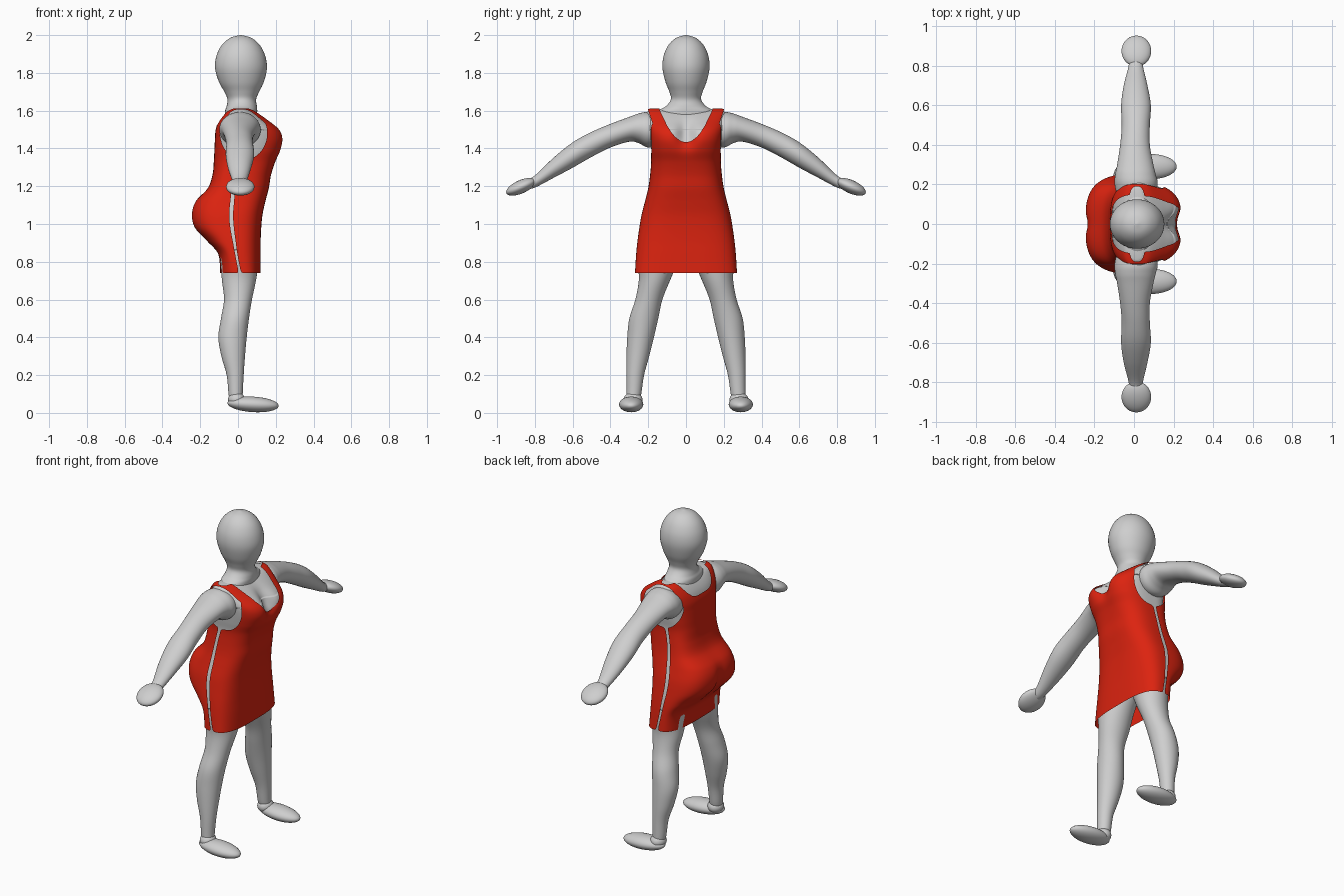
import bpy, bmesh, math
from mathutils import Vector

if "Cube" in bpy.data.objects:
    bpy.data.objects.remove(bpy.data.objects["Cube"])


def material(name, rgb):
    m = bpy.data.materials.new(name)
    m.diffuse_color = (*rgb, 1)
    m.use_nodes = True
    m.node_tree.nodes["Principled BSDF"].inputs["Base Color"].default_value = m.diffuse_color
    return m


SKIN = material("pale grey skin", (0.62, 0.62, 0.62))
RED = material("red cloth", (0.72, 0.017, 0.005))


def spline(keys, steps):
    """Smoothly interpolate rows of numbers (Catmull-Rom)."""
    out = []
    for i in range(len(keys) - 1):
        a, b, c, d = (Vector(keys[min(max(j, 0), len(keys) - 1)]) for j in range(i - 1, i + 3))
        for s in range(steps):
            t = s / steps
            out.append(b + (c - a) * t / 2 + (2 * a - 5 * b + 4 * c - d) * t * t / 2
                       + (3 * b - a - 3 * c + d) * t ** 3 / 2)
    return out + [Vector(keys[-1])]


def loft(name, rings, mat, caps=True, reject=None):
    """Skin a list of closed rings; faces matching reject(centre, column) are left out."""
    bm = bmesh.new()
    rows = [[bm.verts.new(p) for p in ring] for ring in rings]
    n = len(rows[0])
    for lo, hi in zip(rows, rows[1:]):
        for k in range(n):
            quad = (lo[k], lo[(k + 1) % n], hi[(k + 1) % n], hi[k])
            mid = sum((v.co for v in quad), Vector()) / 4
            if not (reject and reject(mid, k)):
                bm.faces.new(quad)
    if caps:
        bm.faces.new(rows[0][::-1])
        bm.faces.new(rows[-1])
    bmesh.ops.delete(bm, geom=[v for v in bm.verts if not v.link_faces], context='VERTS')
    if reject:  # even out the cut cloth edges
        for _ in range(6):
            move = {}
            for v in bm.verts:
                near = [e.other_vert(v).co for e in v.link_edges if e.is_boundary]
                if len(near) == 2:
                    move[v] = v.co * 0.5 + (near[0] + near[1]) * 0.25
            for v, co in move.items():
                v.co = co
    bmesh.ops.recalc_face_normals(bm, faces=bm.faces)
    me = bpy.data.meshes.new(name)
    bm.to_mesh(me)
    bm.free()
    return finish(bpy.data.objects.new(name, me), mat)


def finish(ob, mat):
    if not ob.users_collection:
        bpy.context.collection.objects.link(ob)
    ob.data.materials.append(mat)
    for p in ob.data.polygons:
        p.use_smooth = True
    return ob


def ellipse(cx, cy, cz, u, v, n=40):
    c, u, v = Vector((cx, cy, cz)), Vector(u), Vector(v)
    return [c + u * math.cos(a) + v * math.sin(a) for a in (k * math.tau / n for k in range(n))]


def ellipsoid(name, loc, size, rot=(0, 0, 0)):
    bpy.ops.mesh.primitive_uv_sphere_add(segments=40, ring_count=24, location=loc, rotation=rot)
    ob = bpy.context.object
    ob.name, ob.scale = name, size
    return finish(ob, SKIN)


# Torso rows: height, back x, front x, half width, side seam x
TORSO = [(0.74, -0.095, 0.12, 0.27, 0.01), (0.84, -0.105, 0.12, 0.264, -0.01),
         (0.91, -0.165, 0.12, 0.257, -0.02), (0.98, -0.23, 0.123, 0.247, -0.03),
         (1.05, -0.246, 0.13, 0.235, -0.035), (1.12, -0.225, 0.145, 0.217, -0.03),
         (1.19, -0.16, 0.163, 0.2, -0.025), (1.26, -0.135, 0.175, 0.19, -0.015),
         (1.33, -0.128, 0.198, 0.185, 0.0), (1.39, -0.125, 0.228, 0.192, 0.01),
         (1.45, -0.122, 0.243, 0.2, 0.015), (1.5, -0.118, 0.225, 0.208, 0.015),
         (1.55, -0.1, 0.165, 0.216, 0.015), (1.595, -0.065, 0.1, 0.217, 0.015),
         (1.612, -0.03, 0.06, 0.19, 0.015)]
COLS = 256


def bump(t):
    return math.exp(-t * t)


def torso_ring(row, inset=0.0, power=3.0):
    z, back, front, half, seam = row
    ring = []
    for k in range(COLS):
        a = (k + 0.5) * math.tau / COLS
        c, s = math.cos(a), math.sin(a)
        depth = (front - seam if c > 0 else seam - back) - inset
        x = seam + depth * math.copysign(abs(c) ** (2 / power), c)
        y = (half - inset) * math.copysign(abs(s) ** (2 / power), s)
        if c > 0:   # hollow between the breasts
            x -= 0.055 * bump(y / 0.05) * bump((z - 1.48) / 0.07) * c
        else:       # soft cleft at the seat
            x -= 0.02 * bump(y / 0.04) * bump((z - 1.0) / 0.09) * c
        ring.append((x, y, z - inset * 0.7 * (z > 1.5)))
    return ring


def dress_cut(p, k):
    y = abs(p.y)
    # narrow slit along each side seam
    if k in (COLS // 4 - 1, COLS * 3 // 4 - 1) and p.z < 1.4:
        return True
    # armhole
    if y > 0.15 + max(0, p.z - 1.45) * 0.33 and \
            ((p.x - 0.03) / 0.125) ** 2 + ((p.z - 1.48) / 0.14) ** 2 < 1:
        return True
    # scooped front and squarer back neckline
    if p.x > 0.02:
        return p.z > 1.432 + 9 * y * y
    return p.z > 1.52 + 0.09 * (y / 0.145) ** 4


rows = spline(TORSO, 10)
loft("torso", [torso_ring(r, 0.009) for r in rows if r[0] > 0.86], SKIN)
loft("dress", [torso_ring(r) for r in rows], RED, caps=False, reject=dress_cut)

# Head and neck: height, centre x, half depth, half width
HEAD = [(1.56, 0.015, 0.085, 0.17), (1.6, 0.017, 0.085, 0.145), (1.625, 0.02, 0.08, 0.105),
        (1.66, 0.02, 0.076, 0.08), (1.7, 0.02, 0.092, 0.088), (1.75, 0.018, 0.118, 0.108),
        (1.82, 0.016, 0.137, 0.124), (1.88, 0.015, 0.132, 0.121), (1.93, 0.015, 0.112, 0.103),
        (1.965, 0.015, 0.084, 0.078), (1.988, 0.015, 0.05, 0.046), (2.0, 0.015, 0.004, 0.004)]
loft("head_and_neck", [ellipse(c, 0, z, (dx, 0, 0), (0, dy, 0), 48)
                       for z, c, dx, dy in spline(HEAD, 5)], SKIN)

# Arm: distance y, back x, front x, bottom z, top z
ARM = [(0.12, -0.08, 0.1, 1.42, 1.57), (0.2, -0.098, 0.12, 1.405, 1.592),
       (0.25, -0.095, 0.11, 1.428, 1.585), (0.3, -0.085, 0.098, 1.436, 1.567),
       (0.4, -0.07, 0.08, 1.405, 1.53), (0.5, -0.062, 0.08, 1.355, 1.487),
       (0.6, -0.065, 0.085, 1.298, 1.432), (0.7, -0.052, 0.068, 1.245, 1.352),
       (0.8, -0.027, 0.045, 1.193, 1.257), (0.86, -0.025, 0.045, 1.18, 1.225)]
# Leg: height, back x, front x, inner y, outer y
LEG = [(0.05, -0.04, 0.025, 0.25, 0.315), (0.1, -0.05, 0.025, 0.237, 0.315),
       (0.2, -0.06, 0.03, 0.222, 0.315), (0.3, -0.088, 0.037, 0.195, 0.315),
       (0.4, -0.104, 0.046, 0.17, 0.311), (0.5, -0.09, 0.058, 0.147, 0.3),
       (0.6, -0.074, 0.074, 0.125, 0.268), (0.7, -0.085, 0.095, 0.085, 0.25),
       (0.78, -0.09, 0.106, 0.05, 0.253), (0.86, -0.098, 0.11, 0.015, 0.25),
       (0.95, -0.1, 0.11, 0.0, 0.235)]

for side, word in ((1, "left"), (-1, "right")):
    loft(word + "_arm", [ellipse((b + f) / 2, side * y, (lo + hi) / 2, ((f - b) / 2, 0, 0),
                                 (0, 0, (hi - lo) / 2)) for y, b, f, lo, hi in spline(ARM, 5)], SKIN)
    ellipsoid(word + "_hand", (0.012, side * 0.874, 1.197), (0.075, 0.084, 0.035),
              (-side * 0.42, 0, 0))
    loft(word + "_leg", [ellipse((b + f) / 2, side * (i + o) / 2, z, ((f - b) / 2, 0, 0),
                                 (0, (o - i) / 2, 0)) for z, b, f, i, o in spline(LEG, 5)], SKIN)
    # long flat foot, heel slightly higher than toe
    ellipsoid(word + "_foot", (0.08, side * 0.29, 0.045), (0.136, 0.064, 0.041), (0, 0.06, 0))
    ellipsoid(word + "_ankle", (-0.008, side * 0.28, 0.07), (0.045, 0.05, 0.04))
